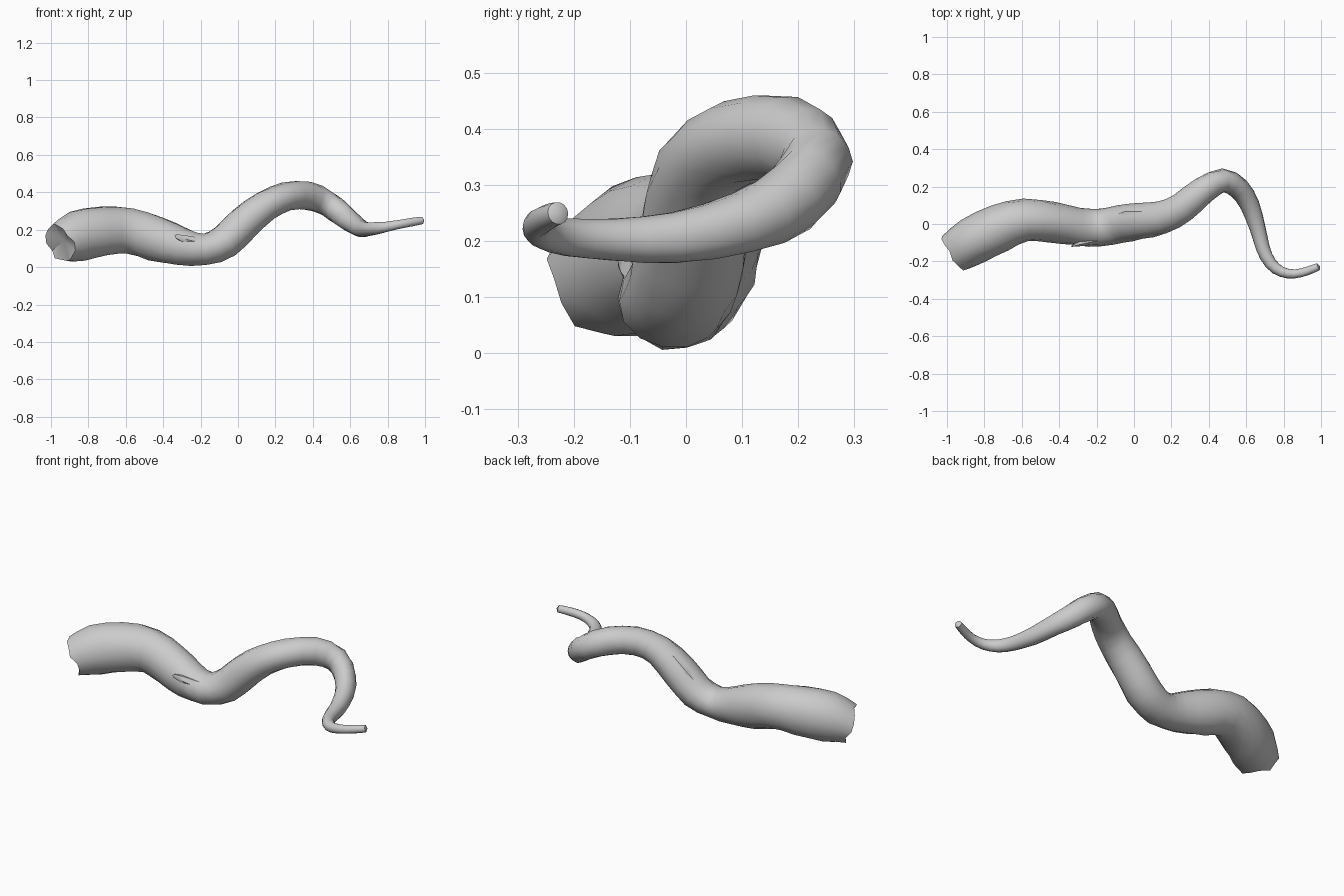
import bpy, bmesh, math, random
from mathutils import Vector

if "Cube" in bpy.data.objects:
    bpy.data.objects.remove(bpy.data.objects["Cube"])

random.seed(4)
SIDES = 14

# Branch path: x, y, z, half-width sideways, half-width upward
PATH = [
    (-.95, -.15, .13, .115, .105), (-.86, -.09, .165, .128, .138),
    (-.72, -.02, .192, .128, .135), (-.58, .02, .192, .115, .123),
    (-.44, .01, .152, .108, .122), (-.30, -.015, .11, .10, .102),
    (-.18, -.02, .094, .10, .085), (-.07, 0, .136, .10, .092),
    (.03, .015, .232, .097, .092), (.15, .035, .33, .088, .082),
    (.26, .09, .377, .08, .077), (.37, .18, .383, .074, .076),
    (.475, .232, .342, .064, .068), (.56, .19, .277, .058, .064),
    (.62, .10, .232, .051, .055), (.66, -.02, .206, .044, .046),
    (.69, -.13, .203, .037, .038), (.73, -.21, .207, .033, .034),
    (.79, -.256, .215, .028, .028), (.86, -.267, .228, .024, .024),
    (.93, -.25, .241, .023, .023), (.985, -.228, .25, .020, .020),
]


def smooth_path(rows, steps):
    """Catmull-Rom interpolation of position and widths."""
    out = []
    for i in range(len(rows) - 1):
        p = [rows[max(0, min(len(rows) - 1, i + k))] for k in (-1, 0, 1, 2)]
        for s in range(steps):
            t = s / steps
            out.append([.5 * (2 * b + (c - a) * t + (2*a - 5*b + 4*c - d) * t * t
                              + (3*b - a - 3*c + d) * t ** 3) for a, b, c, d in zip(*p)])
    out.append(list(rows[-1]))
    return out


def tube(name, rows, steps, sides, rough, hollow=0.0):
    rows = smooth_path(rows, steps)
    bm = bmesh.new()
    rings = []
    for i, r in enumerate(rows):
        c = Vector(r[:3])
        tan = (Vector(rows[min(i + 1, len(rows) - 1)][:3])
               - Vector(rows[max(i - 1, 0)][:3])).normalized()
        side = Vector((0, 0, 1)).cross(tan).normalized()
        up = tan.cross(side)
        ring = []
        for k in range(sides):
            a = math.tau * k / sides
            f = 1 + random.uniform(-rough, rough)
            v = c + side * r[3] * f * math.cos(a) + up * r[4] * f * math.sin(a)
            if i == 0 and hollow:  # ragged broken end
                v += tan * random.uniform(-.015, .015)
            ring.append(bm.verts.new(v))
        rings.append(ring)
    for r0, r1 in zip(rings, rings[1:]):
        for k in range(sides):
            n = (k + 1) % sides
            bm.faces.new((r0[k], r0[n], r1[n], r1[k]))
    # end caps, the first one sunk inwards
    for ring, j, depth in ((rings[0], 1, hollow), (rings[-1], -2, -.01)):
        mid = sum((v.co for v in ring), Vector()) / sides
        inward = (Vector(rows[j][:3]) - mid).normalized()
        tip = bm.verts.new(mid + inward * depth)
        for k in range(sides):
            bm.faces.new((ring[k], ring[(k + 1) % sides], tip))
    bmesh.ops.recalc_face_normals(bm, faces=bm.faces)
    mesh = bpy.data.meshes.new(name)
    bm.to_mesh(mesh)
    bm.free()
    obj = bpy.data.objects.new(name, mesh)
    bpy.context.collection.objects.link(obj)
    bpy.context.view_layer.objects.active = obj
    bpy.ops.object.select_all(action='DESELECT')
    obj.select_set(True)
    bpy.ops.object.shade_smooth_by_angle(angle=math.radians(45))
    return obj


# Main twisting branch with a broken thick end
tube("branch", PATH, 2, SIDES, .025, hollow=.03)

# Splintered stub on the front of the thick part
tube("bark_splinter", [(-.20, -.075, .13, .03, .03), (-.27, -.095, .145, .022, .026),
                       (-.33, -.118, .165, .004, .012)], 2, 6, .05)

# Raised bark ridge along the rising part
tube("bark_ridge", [(-.12, .03, .17, .02, .02), (-.03, .045, .245, .035, .035),
                    (.05, .05, .315, .03, .035), (.16, .06, .385, .015, .015)], 2, 7, .05)
